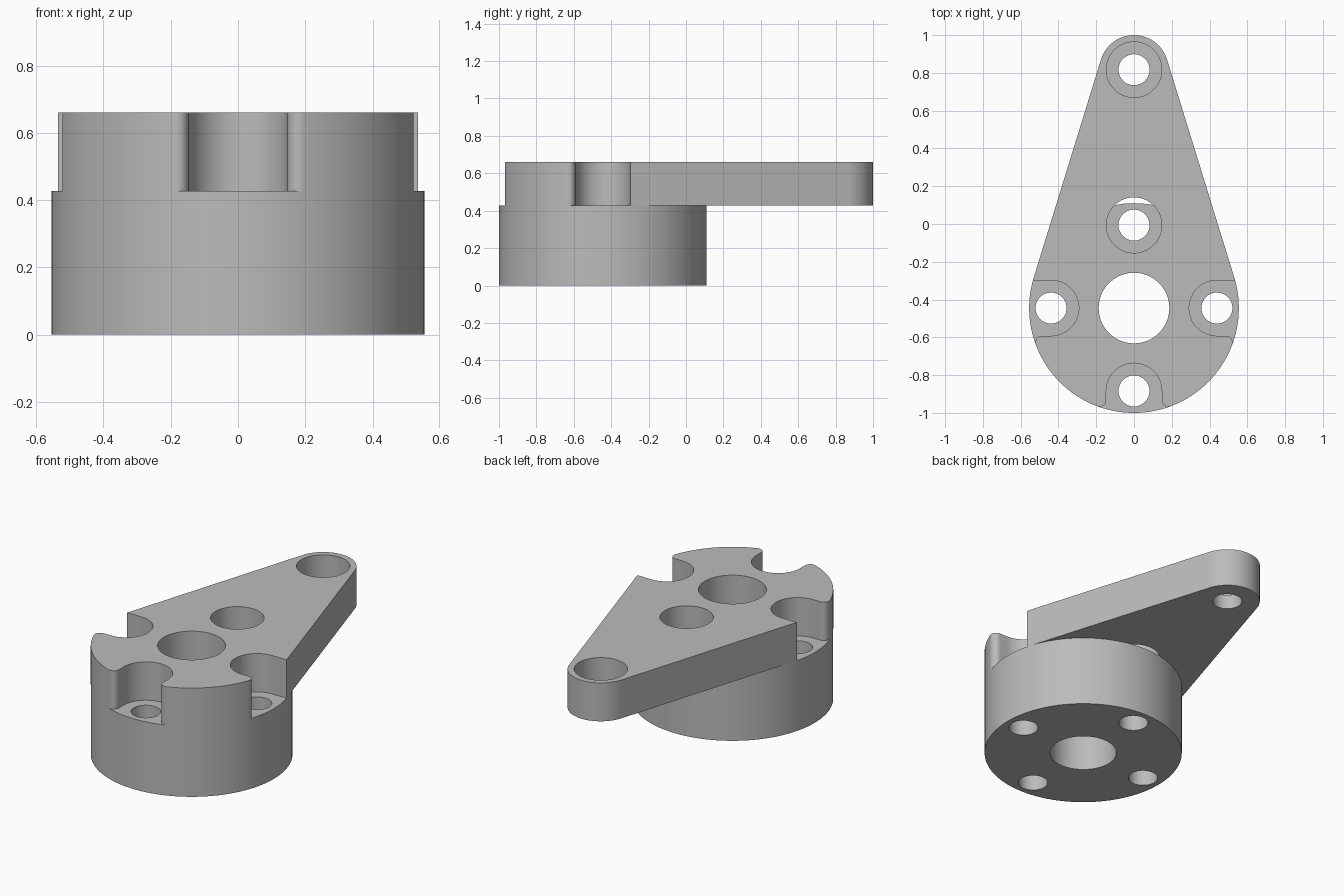
import bpy, bmesh, math
from mathutils import Vector

if "Cube" in bpy.data.objects:
    bpy.data.objects.remove(bpy.data.objects["Cube"], do_unlink=True)

# Main dimensions
HUB_Y, HUB_R = -0.445, 0.555
TIP_Y, TIP_R = 0.817, 0.183
BOLT_CIRCLE, BOLT_R, POCKET_R = 0.439, 0.082, 0.147
BORE_R, FILLET = 0.187, 0.035
SPLIT, TOP, TIP_FLOOR = 0.427, 0.66, 0.515

grey = bpy.data.materials.new("metal_grey")
grey.use_nodes = True
colour = (0.5, 0.5, 0.5, 1)
grey.diffuse_color = colour
grey.node_tree.nodes["Principled BSDF"].inputs["Base Color"].default_value = colour


def arc(cx, cy, r, start, end, steps):
    """Points on an arc, angles in degrees."""
    angles = [math.radians(start + (end - start) * i / steps) for i in range(steps + 1)]
    return [(cx + r * math.cos(a), cy + r * math.sin(a)) for a in angles]


def prism(name, outline, z0, z1):
    """Extrude a closed outline upwards into a solid."""
    bm = bmesh.new()
    face = bm.faces.new([bm.verts.new((x, y, z0)) for x, y in outline])
    ext = bmesh.ops.extrude_face_region(bm, geom=[face])
    top = [v for v in ext["geom"] if isinstance(v, bmesh.types.BMVert)]
    bmesh.ops.translate(bm, verts=top, vec=Vector((0, 0, z1 - z0)))
    bmesh.ops.recalc_face_normals(bm, faces=bm.faces)
    mesh = bpy.data.meshes.new(name)
    bm.to_mesh(mesh)
    bm.free()
    obj = bpy.data.objects.new(name, mesh)
    bpy.context.collection.objects.link(obj)
    mesh.materials.append(grey)
    return obj


def circle(cx, cy, r, steps=64):
    return arc(cx, cy, r, 0, 360, steps)[:-1]


def drill(obj, cx, cy, r, z0=-0.1, z1=1):
    """Cut a round hole through a part."""
    cutter = prism("hole_cutter", circle(cx, cy, r), z0, z1)
    cutter.hide_render = True
    mod = obj.modifiers.new("hole", "BOOLEAN")
    mod.operation, mod.solver, mod.object = "DIFFERENCE", "EXACT", cutter
    bpy.context.view_layer.objects.active = obj
    bpy.ops.object.modifier_apply(modifier=mod.name)
    bpy.data.objects.remove(cutter, do_unlink=True)


def finish(obj):
    bpy.ops.object.select_all(action="DESELECT")
    obj.select_set(True)
    bpy.context.view_layer.objects.active = obj
    bpy.ops.object.shade_smooth_by_angle(angle=math.radians(30))


# Round hub with a centre bore and four bolt holes
hub = prism("hub", circle(0, HUB_Y, HUB_R, 128), 0, SPLIT)
drill(hub, 0, HUB_Y, BORE_R)
for dx, dy in ((1, 0), (0, 1), (-1, 0), (0, -1)):
    drill(hub, dx * BOLT_CIRCLE, HUB_Y + dy * BOLT_CIRCLE, BOLT_R)
finish(hub)

# Right half of the arm outline, from the front pocket round to the tip
fx = POCKET_R + FILLET
fy = math.sqrt((HUB_R - FILLET) ** 2 - fx ** 2)
front = math.degrees(math.atan2(-fy, fx))
side = -90 - front
wall = math.degrees(math.asin(POCKET_R / HUB_R))
tangent = math.degrees(math.asin((HUB_R - TIP_R) / (TIP_Y - HUB_Y)))
half = arc(0, HUB_Y - BOLT_CIRCLE, POCKET_R, 90, 0, 16)
half += arc(fx, HUB_Y - fy, FILLET, 180, 360 + front, 10)
half += arc(0, HUB_Y, HUB_R, front, side, 24)[1:-1]
half += arc(fy, HUB_Y - fx, FILLET, side, 90, 10)
half += arc(BOLT_CIRCLE, HUB_Y, POCKET_R, -90, -270, 32)
half += arc(0, HUB_Y, HUB_R, wall, tangent, 2)
half += arc(0, TIP_Y, TIP_R, tangent, 90, 20)

# Tapered arm with bolt pockets, bore and counterbored tip hole
mirrored = [(-x, y) for x, y in reversed(half[1:-1])]
arm = prism("arm", half + mirrored, SPLIT, TOP)
drill(arm, 0, HUB_Y, BORE_R)
drill(arm, 0, HUB_Y + BOLT_CIRCLE, POCKET_R)
drill(arm, 0, TIP_Y, BOLT_R)
drill(arm, 0, TIP_Y, POCKET_R, TIP_FLOOR, 1)
finish(arm)
